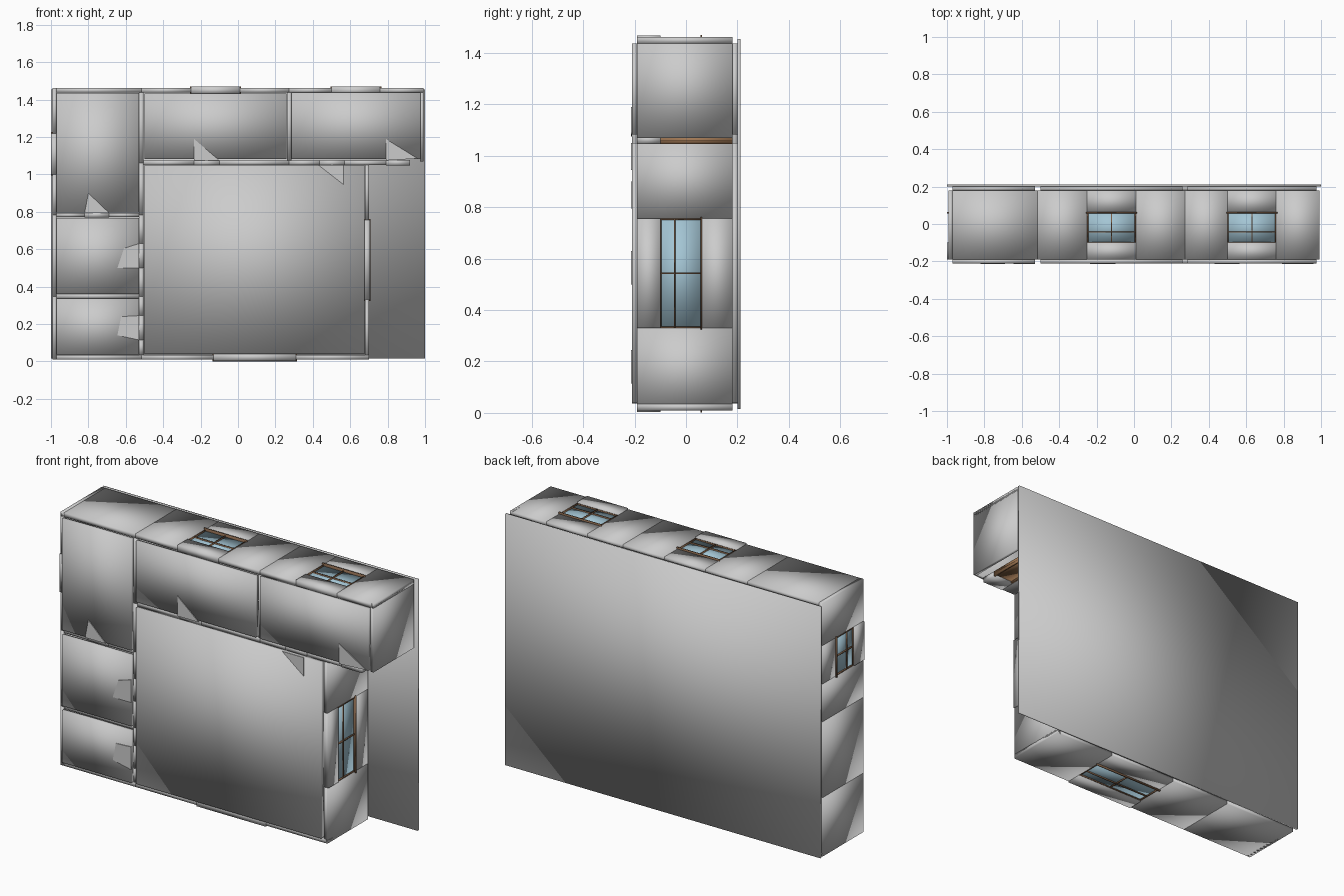
import bpy, bmesh
from mathutils import Vector

if "Cube" in bpy.data.objects:
    bpy.data.objects.remove(bpy.data.objects["Cube"])


def material(name, col):
    m = bpy.data.materials.new(name)
    m.diffuse_color = col
    m.use_nodes = True
    m.node_tree.nodes["Principled BSDF"].inputs["Base Color"].default_value = m.diffuse_color
    return m


wood = material("brown_wood", (0.20, 0.11, 0.06, 1))
door_wood = material("door_wood", (0.36, 0.19, 0.09, 1))
glass = material("blue_glass", (0.37, 0.56, 0.66, 1))


def mesh_object(name, bm, mat=None, smooth=True):
    bmesh.ops.recalc_face_normals(bm, faces=bm.faces)
    for f in bm.faces:
        f.smooth = smooth
    me = bpy.data.meshes.new(name)
    bm.to_mesh(me)
    bm.free()
    ob = bpy.data.objects.new(name, me)
    bpy.context.collection.objects.link(ob)
    if mat:
        me.materials.append(mat)
    return ob


def box(name, x, y, z, mat=None):
    """Box with fully smooth normals, giving the soft pillow shading."""
    bm = bmesh.new()
    bmesh.ops.create_cube(bm, size=1)
    for v in bm.verts:
        v.co = Vector([(a + b) / 2 + c * (b - a) for c, (a, b) in zip(v.co, (x, y, z))])
    return mesh_object(name, bm, mat)


def run_box(name, axis, along, depth, thick, mat=None):
    """Box along x or z; thick is its range across the wall."""
    if axis == "x":
        return box(name, along, depth, thick, mat)
    return box(name, thick, depth, along, mat)


WALL = (-0.19, 0.18)
WIN = (-0.10, 0.06)


def window(axis, along, thick):
    a, b = along
    t0, t1 = thick
    mid, tc, f = (a + b) / 2, (t0 + t1) / 2, 0.006
    bar = (t0 - 0.001, t1 + 0.001)
    run_box("window_glass", axis, along, WIN, (t0 + 0.006, t1 - 0.006), glass)
    run_box("window_sill", axis, (a - 0.006, b + 0.006), (0.056, 0.063), (t0 - 0.009, t1 + 0.009), wood)
    run_box("window_head", axis, along, (-0.10, -0.095), thick, wood)
    run_box("window_transom", axis, along, (-0.046, -0.041), bar, wood)
    for c in (a + f / 2, b - f / 2, mid):
        run_box("window_post", axis, (c - f / 2, c + f / 2), WIN, bar, wood)


def door(axis, along, thick):
    a, b = along
    t0, t1 = thick
    tc = (t0 + t1) / 2
    run_box("door_leaf", axis, along, (-0.10, 0.18), (tc - 0.004, tc + 0.004), door_wood)
    for c in (a, b - 0.008):
        run_box("door_jamb", axis, (c, c + 0.008), (-0.10, 0.18), (t0 - 0.003, t1 + 0.003), door_wood)


def wall(name, axis, along, thick, windows=(), doors=(), joints=()):
    """Wall split into solid pieces at its openings and room joints."""
    pos = along[0]
    cuts = [(w, 0) for w in windows] + [(d, 1) for d in doors] + [((j, j), 2) for j in joints]
    for (a, b), kind in sorted(cuts):
        if a > pos:
            run_box(name, axis, (pos, a), WALL, thick)
        pos = b
        if kind == 2:
            continue
        e = (0.007, 0.003)[kind]
        run_box(name + "_header", axis, (a, b), (WALL[0], -0.10), (thick[0] - e, thick[1] + e))
        if kind:
            door(axis, (a, b), thick)
        else:
            run_box(name + "_parapet", axis, (a, b), (WIN[1], WALL[1]), thick)
            window(axis, (a, b), thick)
    if pos < along[1]:
        run_box(name, axis, (pos, along[1]), WALL, thick)


# base slab behind everything
box("base_slab", (-1, 1), (0.2, 0.212), (0.015, 1.455))

# outer walls
wall("left_wall", "z", (0.01, 1.462), (-0.992, -0.97), windows=[(1.0, 1.22)], joints=[0.348, 0.783])
wall("top_wall", "x", (-0.992, 0.992), (1.437, 1.462), windows=[(-0.25, 0.01), (0.5, 0.76)],
     joints=[-0.517, 0.273])
wall("bottom_wall", "x", (-0.992, 0.70), (0.01, 0.035), windows=[(-0.13, 0.31)], joints=[-0.517])
wall("lounge_wall", "z", (0.01, 1.05), (0.678, 0.70), windows=[(0.33, 0.757)])
wall("right_wall", "z", (1.07, 1.462), (0.973, 0.992))

# inner walls
wall("corridor_wall", "x", (-0.505, 0.92), (1.05, 1.075),
     doors=[(-0.235, -0.10), (0.435, 0.57), (0.79, 0.92)], joints=[0.273])
wall("bedroom_wall", "z", (1.075, 1.437), (0.262, 0.285))
wall("spine_wall", "z", (0.035, 1.437), (-0.53, -0.505), doors=[(0.115, 0.245), (0.5, 0.63)],
     joints=[0.348, 0.783, 1.062])
wall("kitchen_wall", "x", (-0.97, -0.53), (0.772, 0.795), doors=[(-0.82, -0.69)])
wall("bath_wall", "x", (-0.97, -0.53), (0.337, 0.36))

# floor and ceiling panel of each room
rooms = [((-0.97, -0.53), (0.797, 1.435)), ((-0.97, -0.53), (0.362, 0.768)),
         ((-0.97, -0.53), (0.037, 0.336)), ((-0.50, 0.675), (0.04, 1.05)),
         ((-0.50, 0.26), (1.083, 1.433)), ((0.286, 0.975), (1.083, 1.437))]
for x, z in rooms:
    box("room_ceiling", x, (-0.21, -0.19), z)
    box("room_floor", x, (0.18, 0.2), z)

# flat swing markers beside the doors
swings = [[(-0.235, 1.19), (-0.235, 1.075), (-0.10, 1.075)],
          [(-0.80, 0.90), (-0.82, 0.795), (-0.69, 0.795)],
          [(0.43, 1.05), (0.565, 1.05), (0.565, 0.945)],
          [(0.79, 1.19), (0.79, 1.075), (0.96, 1.085)],
          [(-0.61, 0.605), (-0.53, 0.63), (-0.53, 0.5), (-0.645, 0.5)],
          [(-0.625, 0.24), (-0.53, 0.245), (-0.53, 0.115), (-0.645, 0.14)]]
for pts in swings:
    bm = bmesh.new()
    face = bm.faces.new([bm.verts.new((x, -0.214, z)) for x, z in pts])
    ext = bmesh.ops.extrude_face_region(bm, geom=[face])["geom"]
    bmesh.ops.translate(bm, vec=(0, 0.004, 0),
                        verts=[g for g in ext if isinstance(g, bmesh.types.BMVert)])
    mesh_object("door_swing", bm, smooth=False)
